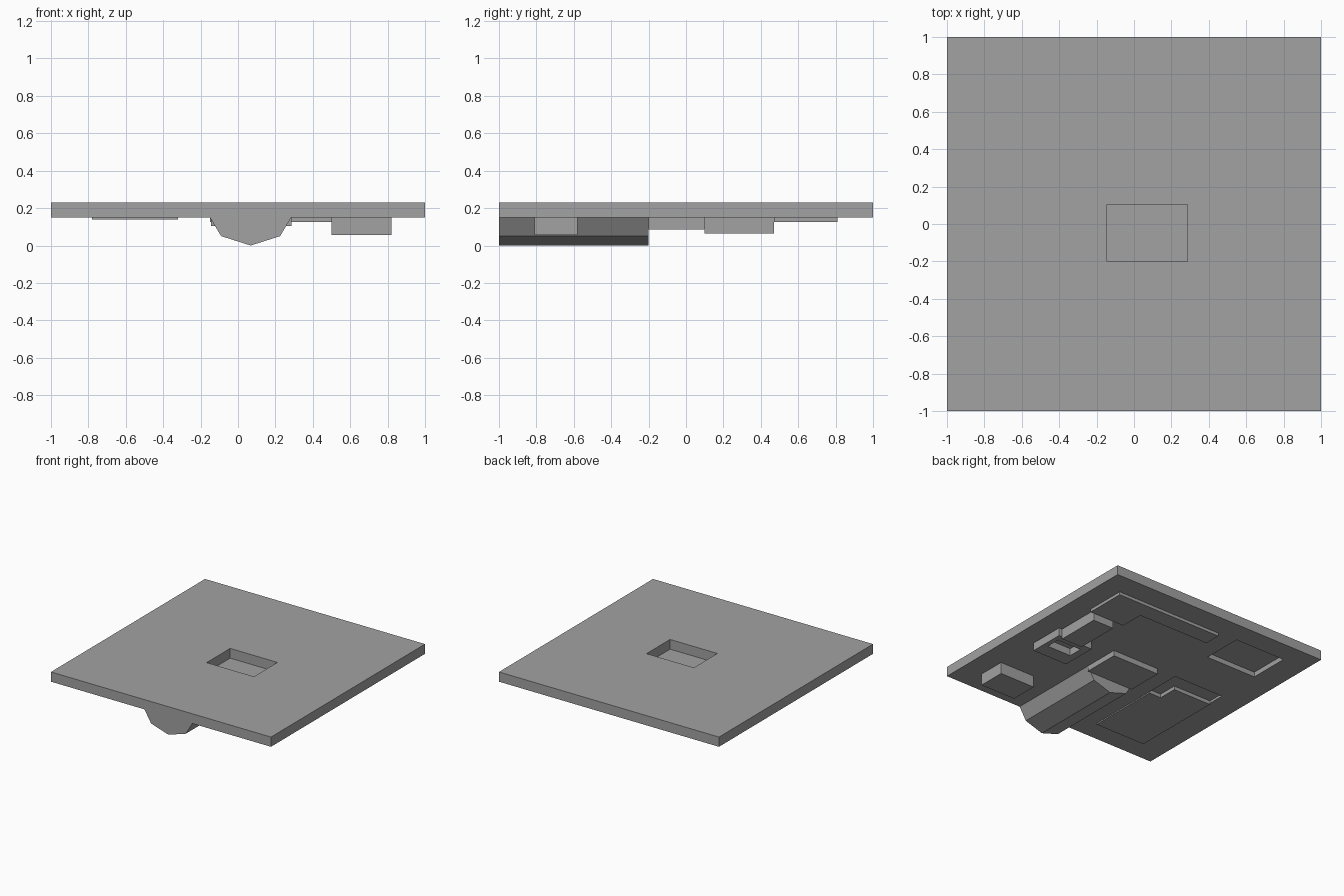
import bpy, bmesh

default = bpy.data.objects.get("Cube")
if default:
    bpy.data.objects.remove(default, do_unlink=True)

grey = bpy.data.materials.new("mid_grey")
grey.use_nodes = True
colour = (0.36, 0.36, 0.36, 1)
grey.diffuse_color = colour
grey.node_tree.nodes["Principled BSDF"].inputs["Base Color"].default_value = colour

BASE, TOP = 0.15, 0.23   # underside and upper face of the slab


def prism(name, outline, low, high, axis="z"):
    """Extrude a closed outline along z, or along y for (x, z) outlines."""
    place = (lambda a, b, d: (a, b, d)) if axis == "z" else (lambda a, b, d: (a, d, b))
    bm = bmesh.new()
    face = bm.faces.new([bm.verts.new(place(a, b, low)) for a, b in outline])
    new = bmesh.ops.extrude_face_region(bm, geom=[face])["geom"]
    verts = [v for v in new if isinstance(v, bmesh.types.BMVert)]
    bmesh.ops.translate(bm, verts=verts, vec=place(0, 0, high - low))
    bmesh.ops.recalc_face_normals(bm, faces=bm.faces)
    mesh = bpy.data.meshes.new(name)
    bm.to_mesh(mesh)
    bm.free()
    obj = bpy.data.objects.new(name, mesh)
    bpy.context.collection.objects.link(obj)
    mesh.materials.append(grey)
    return obj


def box(name, x0, x1, y0, y1, z0, z1=BASE):
    return prism(name, [(x0, y0), (x1, y0), (x1, y1), (x0, y1)], z0, z1)


def cut(target, cutter):
    cutter.hide_render = True
    mod = target.modifiers.new("recess", "BOOLEAN")
    mod.operation = "DIFFERENCE"
    mod.solver = "EXACT"
    mod.object = cutter
    bpy.context.view_layer.objects.active = target
    bpy.ops.object.modifier_apply(modifier=mod.name)
    bpy.data.objects.remove(cutter, do_unlink=True)


# Slab with the top pocket and the underside recesses
slab = box("slab", -1, 1, -1, 1, BASE, TOP)
cut(slab, box("pocket_cutter", -0.145, 0.285, -0.2, 0.105, 0.1, 0.3))
cut(slab, box("rear_recess_cutter", -0.78, -0.32, 0.48, 0.82, 0.1, 0.19))
cut(slab, prism("step_recess_cutter",
                [(-0.78, -0.04), (-0.43, -0.04), (-0.43, -0.2), (-0.32, -0.2),
                 (-0.32, 0.1), (-0.78, 0.1)], 0.1, 0.17))

# Pocket floor and the faceted keel running to the front edge
box("pocket_floor", -0.145, 0.285, -0.2, 0.105, 0.105)
prism("keel", [(-0.15, BASE), (-0.09, 0.05), (0.068, 0), (0.225, 0.05), (0.285, BASE)],
      -1, -0.2, "y")

# Raised plate beside the keel
prism("stepped_plate", [(-0.78, -0.82), (-0.32, -0.82), (-0.32, -0.2), (-0.43, -0.2),
                        (-0.43, -0.04), (-0.78, -0.04)], 0.14, BASE)

# Blocks along the other side
box("front_block", 0.5, 0.82, -0.81, -0.58, 0.055)
frame = box("hollow_block", 0.5, 0.82, -0.2, 0.1, 0.085)
cut(frame, box("hollow_cutter", 0.56, 0.78, -0.08, 0.04, 0.05, 0.145))
box("link_block", 0.6, 0.79, 0.1, 0.47, 0.065)
prism("corner_plate", [(-0.15, 0.67), (0.5, 0.67), (0.5, 0.47), (0.82, 0.47),
                       (0.82, 0.81), (-0.15, 0.81)], 0.125, BASE)
